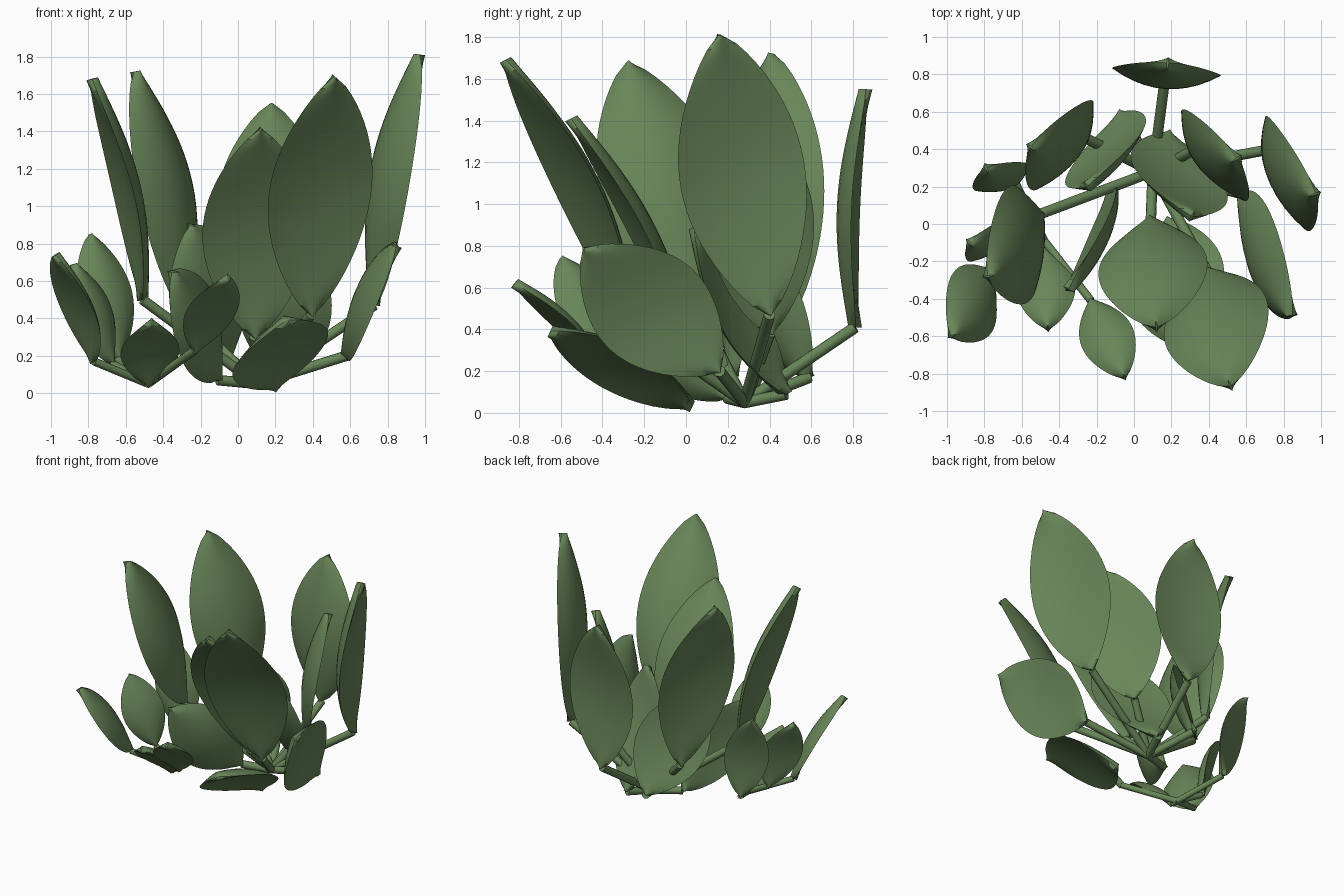
import bpy, math
from mathutils import Vector

if "Cube" in bpy.data.objects:
    bpy.data.objects.remove(bpy.data.objects["Cube"])

green = bpy.data.materials.new("leaf green")
green.diffuse_color = (0.14, 0.24, 0.10, 1)
green.use_nodes = True
green.node_tree.nodes["Principled BSDF"].inputs["Base Color"].default_value = green.diffuse_color


def finish(ob, angle=35):
    ob.data.materials.append(green)
    bpy.ops.object.select_all(action='DESELECT')
    ob.select_set(True)
    bpy.context.view_layer.objects.active = ob
    bpy.ops.object.shade_smooth_by_angle(angle=math.radians(angle))


def stem(name, a, b, r):
    """Straight round stalk from the root to the leaf base."""
    d = b - a
    bpy.ops.mesh.primitive_cylinder_add(vertices=12, radius=r, depth=d.length, location=(a + b) / 2)
    ob = bpy.context.object
    ob.name = name
    ob.rotation_euler = d.to_track_quat('Z', 'Y').to_euler()
    finish(ob)


def leaf(name, root, base, tip, side, thick, rows=24, cols=10):
    """Domed pointed blade with a lens section; side is the half-width vector."""
    base, tip, side = Vector(base), Vector(tip), Vector(side)
    axis = tip - base
    length, half = axis.length, side.length
    axis.normalize()
    side = (side - axis * side.dot(axis)).normalized()
    n = axis.cross(side)
    inward = root - base
    inward.z = 0
    if n.dot(inward) < 0:
        n.negate()
    # ring of (u, face side) points around the lens
    ring = [(2 * j / cols - 1, 1) for j in range(cols + 1)]
    ring += [(1 - 2 * j / cols, -1) for j in range(1, cols)]
    m = len(ring)
    verts, faces = [], []
    for i in range(rows + 1):
        t = i / rows
        w = half * max(math.sin(math.pi * t), 0) ** 0.74 + 0.006
        for u, f in ring:
            bow = 0.07 * length * math.sin(math.pi * t) - 0.2 * w * u * u
            verts.append(base + axis * (length * t) + side * (w * u)
                         + n * (bow + f * thick / 2 * (1 - u * u)))
    for i in range(rows):
        for j in range(m):
            a, b = i * m + j, i * m + (j + 1) % m
            faces.append((a, b, b + m, a + m))
    faces += [tuple(reversed(range(m))), tuple(range(rows * m, rows * m + m))]
    if n.dot(axis.cross(side)) > 0:
        faces = [tuple(reversed(f)) for f in faces]
    me = bpy.data.meshes.new(name)
    me.from_pydata(verts, [], faces)
    ob = bpy.data.objects.new(name, me)
    bpy.context.collection.objects.link(ob)
    finish(ob)


# Each leaf: base, tip, half-width vector
big_plant = [
    ((.17, .81, .41), (.18, .86, 1.55), (.285, -.02, 0)),
    ((.73, .40, .47), (.97, .16, 1.81), (.09, -.29, -.06)),
    ((.39, -.25, .42), (.515, -.865, 1.69), (.27, .10, .02)),
    ((.09, .02, .30), (.12, -.55, 1.41), (.285, .04, 0)),
    ((-.28, .47, .42), (-.55, .41, 1.72), (.14, .235, .04)),
    ((-.51, .05, .50), (-.78, -.28, 1.68), (-.07, .285, .07)),
    ((.33, .40, .38), (.55, .35, 1.38), (.16, -.24, -.03)),
    ((.58, .16, .20), (.845, -.49, .785), (.04, .18, .20)),
    ((.19, .03, .03), (.26, -.65, .39), (.25, .06, .10)),
    ((-.11, .20, .07), (-.35, -.35, .65), (.085, .13, .165)),
    ((-.06, .59, .17), (-.25, .20, .90), (.20, .12, .11)),
    ((.18, .48, .09), (.31, .04, .89), (.25, -.08, -.08)),
]
small_plant = [
    ((-.77, -.25, .17), (-.975, -.60, .74), (.11, -.135, -.07)),
    ((-.64, .23, .18), (-.79, .30, .85), (.135, .07, .03)),
    ((-.68, -.06, .16), (-.88, -.10, .69), (.09, .11, .04)),
    ((-.48, -.14, .05), (-.46, -.56, .38), (.15, .02, 0)),
    ((-.23, -.41, .23), (-.05, -.82, .62), (.13, .05, 0)),
]

for label, root, leaves, thick, r in (
        ("big", Vector((.10, .28, .05)), big_plant, .065, .028),
        ("small", Vector((-.48, -.09, .05)), small_plant, .055, .022)):
    for i, (b, t, s) in enumerate(leaves, 1):
        leaf(f"{label}_leaf_{i}", root, b, t, s, thick)
        if (label, i) != ("big", 9):  # the lowest leaf rests on the ground
            stem(f"{label}_stem_{i}", root, Vector(b), r)
